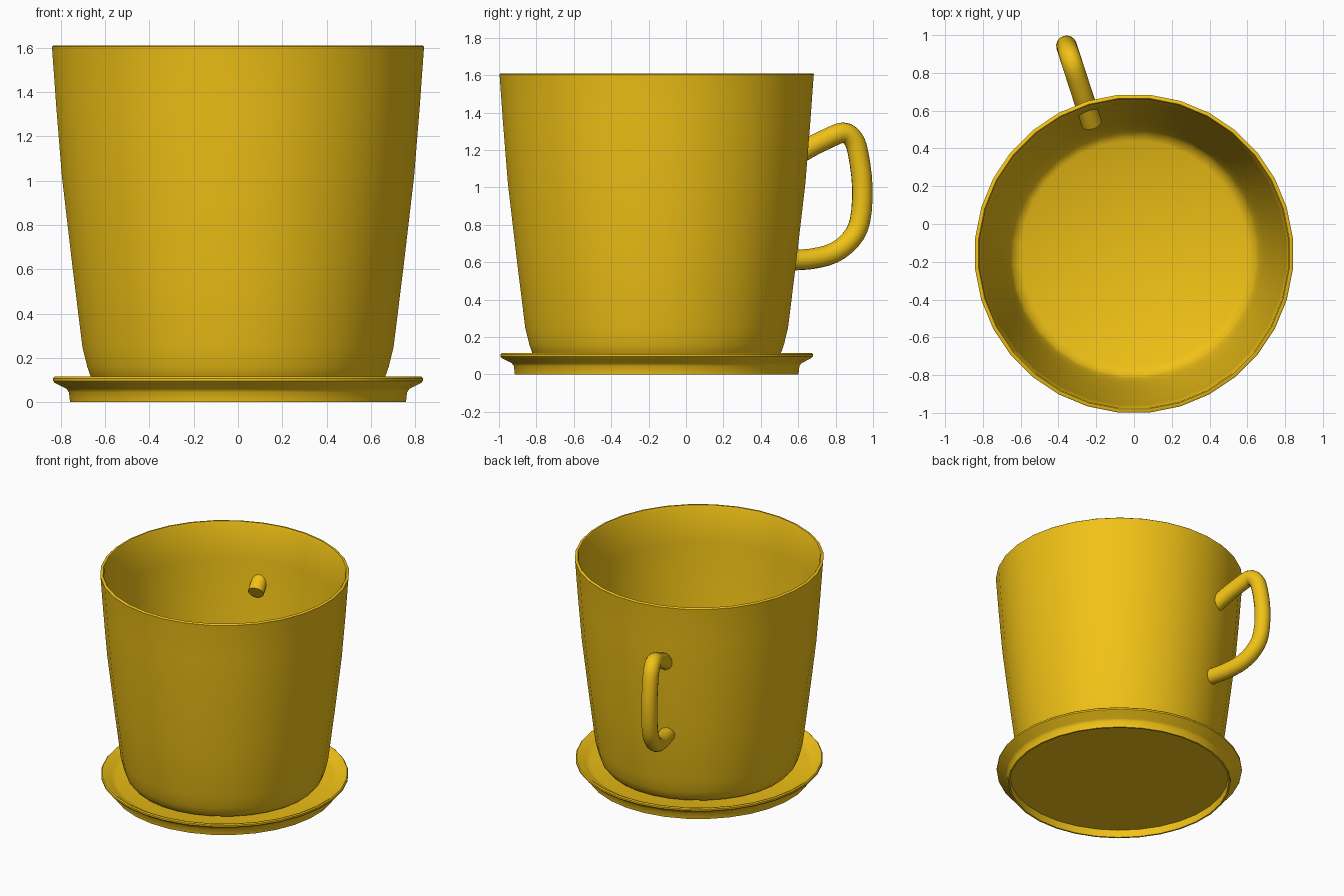
import bpy, bmesh, math
from mathutils import Vector

if "Cube" in bpy.data.objects:
    bpy.data.objects.remove(bpy.data.objects["Cube"])

CENTRE_Y = -0.157
SIDES = 32

mat = bpy.data.materials.new("yellow_glaze")
mat.diffuse_color = (0.88, 0.54, 0.008, 1)
mat.use_nodes = True
mat.node_tree.nodes["Principled BSDF"].inputs["Base Color"].default_value = mat.diffuse_color


def finish(obj, angle):
    obj.data.materials.append(mat)
    bpy.ops.object.select_all(action='DESELECT')
    obj.select_set(True)
    bpy.context.view_layer.objects.active = obj
    bpy.ops.object.shade_smooth_by_angle(angle=math.radians(angle))


def make_object(name, bm):
    bmesh.ops.recalc_face_normals(bm, faces=bm.faces)
    me = bpy.data.meshes.new(name)
    bm.to_mesh(me)
    bm.free()
    obj = bpy.data.objects.new(name, me)
    bpy.context.collection.objects.link(obj)
    return obj


def lathe(name, profile, angle=40):
    """Revolve an (r, z) profile whose two ends lie on the axis."""
    bm = bmesh.new()
    rings = []
    for r, z in profile:
        if r == 0:
            rings.append([bm.verts.new((0, 0, z))] * SIDES)
        else:
            steps = [2 * math.pi * (i + 0.5) / SIDES for i in range(SIDES)]
            rings.append([bm.verts.new((r * math.cos(a), r * math.sin(a), z)) for a in steps])
    for a, b in zip(rings, rings[1:]):
        for i in range(SIDES):
            j = (i + 1) % SIDES
            bm.faces.new(list(dict.fromkeys((a[i], a[j], b[j], b[i]))))
    obj = make_object(name, bm)
    obj.location.y = CENTRE_Y
    finish(obj, angle)
    return obj


# Cup: outer wall up, rim, inner wall down to the floor
lathe("cup", [
    (0, 0.07), (0.60, 0.07), (0.645, 0.085), (0.668, 0.115), (0.684, 0.16),
    (0.706, 0.25), (0.752, 0.62), (0.799, 1.02), (0.825, 1.34), (0.843, 1.59),
    (0.845, 1.605), (0.839, 1.61), (0.826, 1.61), (0.820, 1.60), (0.803, 1.34),
    (0.777, 1.02), (0.730, 0.62), (0.684, 0.25), (0.662, 0.16), (0.645, 0.12),
    (0.60, 0.095), (0, 0.09)])

# Saucer: thin plate with flared rim on a hollow foot
lathe("saucer", [
    (0, 0.055), (0.748, 0.055), (0.750, 0.0), (0.762, 0.0), (0.767, 0.045),
    (0.778, 0.060), (0.832, 0.088), (0.839, 0.096), (0.839, 0.108),
    (0.832, 0.115), (0.822, 0.113), (0.77, 0.080), (0.74, 0.07), (0, 0.07)])

# Handle: round tube along a spline, in a vertical plane through the cup axis
path = [(0.53, 1.135), (0.655, 1.21), (0.75, 1.258), (0.84, 1.293), (0.893, 1.26),
        (0.921, 1.18), (0.943, 1.0), (0.93, 0.82), (0.88, 0.72), (0.79, 0.65),
        (0.67, 0.618), (0.54, 0.61)]
turn = math.radians(18)
pts = []
for y, z in path:
    r = (y - CENTRE_Y) / math.cos(turn)
    pts.append(Vector((-r * math.sin(turn), y, z)))


def catmull(p0, p1, p2, p3, t):
    return 0.5 * (2 * p1 + (p2 - p0) * t + (2 * p0 - 5 * p1 + 4 * p2 - p3) * t * t
                  + (3 * p1 - p0 - 3 * p2 + p3) * t ** 3)


ext = [2 * pts[0] - pts[1]] + pts + [2 * pts[-1] - pts[-2]]
line = [catmull(*ext[i:i + 4], k / 3) for i in range(len(pts) - 1) for k in range(3)] + [pts[-1]]

bm = bmesh.new()
side = Vector((math.cos(turn), math.sin(turn), 0))
rings = []
for i, p in enumerate(line):
    tangent = (line[min(i + 1, len(line) - 1)] - line[max(i - 1, 0)]).normalized()
    up = tangent.cross(side)
    rings.append([bm.verts.new(p + 0.055 * (side * math.cos(a) + up * math.sin(a)))
                  for a in (2 * math.pi * k / 16 for k in range(16))])
for a, b in zip(rings, rings[1:]):
    for i in range(16):
        j = (i + 1) % 16
        bm.faces.new((a[i], a[j], b[j], b[i]))
bm.faces.new(rings[0])
bm.faces.new(rings[-1])
finish(make_object("handle", bm), 50)
